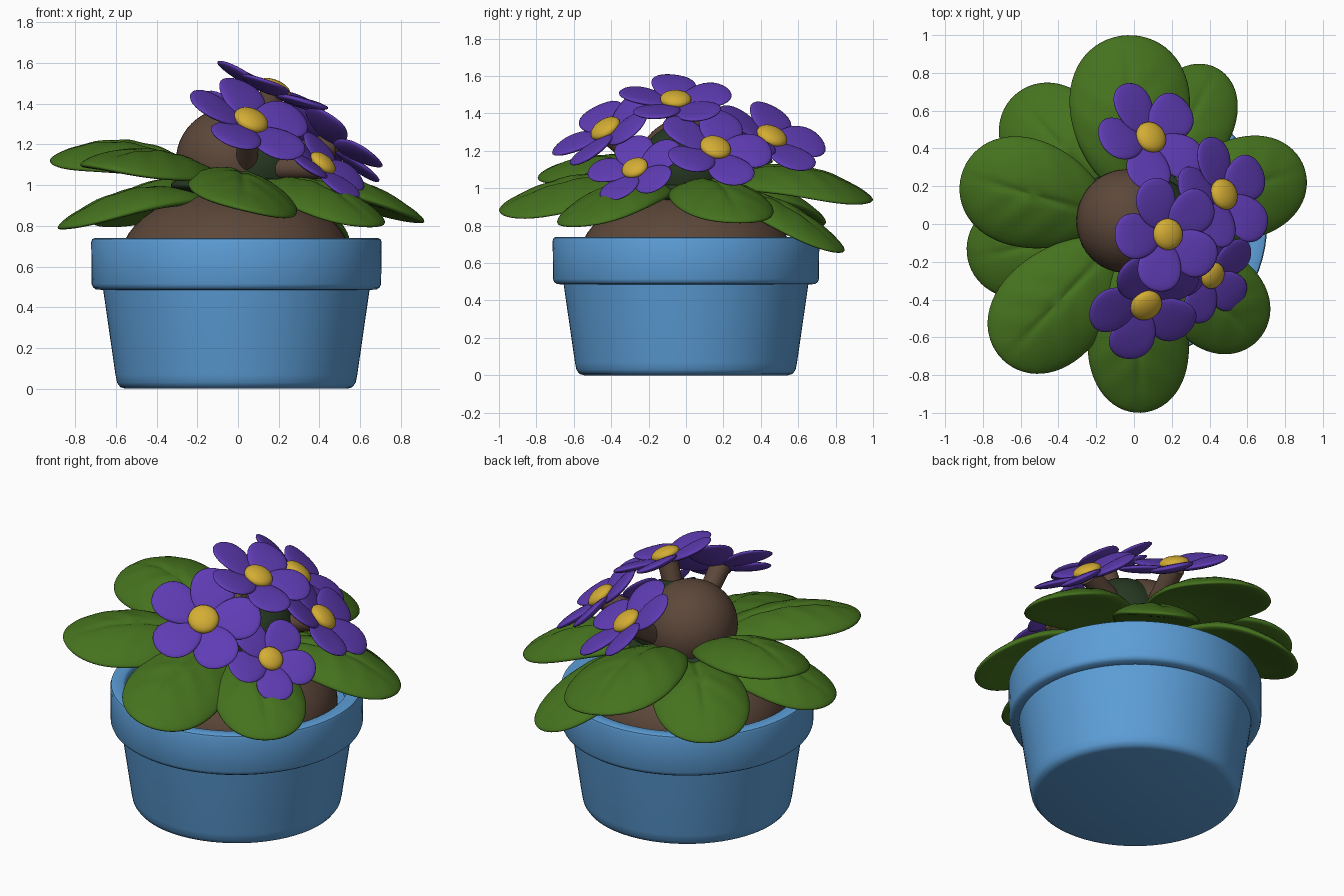
import bpy, bmesh, math
from mathutils import Vector, Matrix

if "Cube" in bpy.data.objects:
    bpy.data.objects.remove(bpy.data.objects["Cube"])


def material(name, col):
    m = bpy.data.materials.new(name)
    m.diffuse_color = (*col, 1)
    m.use_nodes = True
    m.node_tree.nodes["Principled BSDF"].inputs["Base Color"].default_value = m.diffuse_color
    return m


BLUE = material("pot blue", (0.107, 0.34, 0.68))
BROWN = material("soil brown", (0.11, 0.064, 0.042))
GREEN = material("leaf green", (0.06, 0.17, 0.013))
DARK = material("dark green", (0.02, 0.04, 0.016))
PURPLE = material("petal purple", (0.115, 0.045, 0.46))
YELLOW = material("centre yellow", (0.66, 0.42, 0.035))


def finish(name, bm, mat, angle=180):
    bmesh.ops.recalc_face_normals(bm, faces=bm.faces[:])
    me = bpy.data.meshes.new(name)
    bm.to_mesh(me)
    bm.free()
    ob = bpy.data.objects.new(name, me)
    bpy.context.collection.objects.link(ob)
    me.materials.append(mat)
    bpy.ops.object.select_all(action='DESELECT')
    ob.select_set(True)
    bpy.context.view_layer.objects.active = ob
    if angle < 180:
        bpy.ops.object.shade_smooth_by_angle(angle=math.radians(angle))
    else:
        bpy.ops.object.shade_smooth()
    return ob


def ellipsoid(name, centre, radii, mat):
    bm = bmesh.new()
    bmesh.ops.create_uvsphere(bm, u_segments=48, v_segments=24, radius=1)
    bmesh.ops.transform(bm, verts=bm.verts[:],
                        matrix=Matrix.Translation(centre) @ Matrix.Diagonal((*radii, 1)))
    return finish(name, bm, mat)


# Pot: lathed profile with a thick rim and hollow top
profile = [(0, 0), (0.545, 0), (0.57, 0.008), (0.586, 0.03), (0.594, 0.07), (0.654, 0.485),
           (0.69, 0.488), (0.704, 0.498), (0.711, 0.515), (0.713, 0.72), (0.708, 0.735),
           (0.695, 0.74), (0.645, 0.74), (0.632, 0.733), (0.626, 0.72), (0.61, 0.62), (0, 0.62)]
bm = bmesh.new()
vs = [bm.verts.new((r, 0, z)) for r, z in profile]
es = [bm.edges.new(p) for p in zip(vs, vs[1:])]
bmesh.ops.spin(bm, geom=vs + es, cent=(0, 0, 0), axis=(0, 0, 1), angle=math.tau, steps=72)
bmesh.ops.remove_doubles(bm, verts=bm.verts[:], dist=0.0005)
bmesh.ops.translate(bm, verts=bm.verts[:], vec=(-0.008, 0, 0))
finish("pot", bm, BLUE, 40)

# Soil mound, brown crown ball and dark green core behind the flowers
ellipsoid("soil_mound", (-0.01, 0, 0.63), (0.57, 0.57, 0.35), BROWN)
ellipsoid("crown_ball", (-0.04, 0.015, 1.12), (0.265, 0.275, 0.26), BROWN)
ellipsoid("green_core", (0.09, 0, 1.105), (0.245, 0.25, 0.245), DARK)
ellipsoid("leaf_collar", (0, 0, 1.0), (0.33, 0.33, 0.06), DARK)


# Leaf: plump sphere squashed to an egg outline, arched, with midrib and side veins
def leaf(name, ang, tip, half, z0, z1, roll, bump, root=0.16):
    bm = bmesh.new()
    bmesh.ops.create_uvsphere(bm, u_segments=64, v_segments=24, radius=1)
    a = math.radians(ang)
    d, p = Vector((math.cos(a), math.sin(a), 0)), Vector((-math.sin(a), math.cos(a), 0))
    for v in bm.verts:
        x, y, z = v.co
        t = (x + 1) / 2
        r = root + (tip - root) * t
        w = y * half * (1 + 0.16 * x)
        h = z0 + (z1 - z0) * t + bump * math.sin(math.pi * t) + roll * w - 0.7 * w * w
        h += z * 0.055
        if z > 0:
            fade = z * (1 - t * 0.5)
            h -= 0.016 * fade * math.exp(-(w / 0.02) ** 2)
            h += 0.004 * fade * math.sin((t - abs(w) * 0.9) * 30)
        v.co = d * r + p * w + Vector((0, 0, h))
    finish(name, bm, GREEN)


leaves = [  # angle, tip distance, half width, root z, tip z, roll, arch
    ("upper_leaf_back", 92, 1.0, 0.315, 1.02, 0.94, 0.12, 0.09),
    ("upper_leaf_front", 272, 1.0, 0.265, 1.03, 0.88, -0.24, 0.05),
    ("upper_leaf_front_left", 226, 1.0, 0.285, 1.03, 1.09, -0.12, 0.06),
    ("upper_leaf_left", 164, 0.95, 0.285, 1.03, 1.13, -0.12, 0.08),
    ("lower_leaf_left", 192, 0.90, 0.265, 0.93, 0.79, 0.0, 0.07),
    ("lower_leaf_back_left", 133, 0.93, 0.27, 0.96, 0.80, 0.0, 0.09),
    ("lower_leaf_back_right", 62, 0.935, 0.235, 0.97, 0.66, 0.0, 0.07),
    ("lower_leaf_right", 18, 0.95, 0.265, 0.99, 0.82, 0.0, 0.08),
    ("lower_leaf_front_right", 317, 0.90, 0.255, 0.99, 0.80, 0.0, 0.07),
]
for spec in leaves:
    leaf(*spec)


# Flower: five puffy upturned petals around a yellow dome, on a brown stem
def flower(name, centre, normal, phase, size):
    c, n = Vector(centre), Vector(normal).normalized()
    a = math.radians(phase)
    e = Vector((math.cos(a), math.sin(a), 0))
    e = (e - n * e.dot(n)).normalized()
    f = n.cross(e)
    frame = Matrix.Translation(c) @ Matrix((e, f, n)).transposed().to_4x4()

    bm = bmesh.new()
    for k in range(5):
        made = bmesh.ops.create_uvsphere(bm, u_segments=28, v_segments=14, radius=1)["verts"]
        turn = Matrix.Rotation(math.tau * k / 5, 4, 'Z') @ Matrix.Rotation(math.radians(6), 4, 'X')
        for v in made:
            x, y, z = v.co
            q = Vector((0.175 + 0.145 * x, 0.124 * y * (1 + 0.18 * x), 0.024 * z))
            q.z += 0.5 * q.y ** 2 + 0.018 * x
            v.co = frame @ (turn @ (q * size))
    finish(name + "_petals", bm, PURPLE)

    bm = bmesh.new()
    bmesh.ops.create_uvsphere(bm, u_segments=28, v_segments=14, radius=1)
    scale = Matrix.Diagonal((0.086 * size, 0.086 * size, 0.042 * size, 1))
    bmesh.ops.transform(bm, verts=bm.verts[:],
                        matrix=frame @ Matrix.Translation((0, 0, 0.012)) @ scale)
    finish(name + "_centre", bm, YELLOW)

    start, end = Vector((0.04, c.y * 0.4, 1.08)), c - n * 0.015
    axis = end - start
    bm = bmesh.new()
    bmesh.ops.create_cone(bm, cap_ends=True, segments=24, radius1=0.05, radius2=0.06,
                          depth=axis.length)
    bmesh.ops.transform(bm, verts=bm.verts[:],
                        matrix=Matrix.Translation((start + end) / 2)
                        @ axis.to_track_quat('Z', 'Y').to_matrix().to_4x4())
    finish(name + "_stem", bm, BROWN, 40)


flower("back_flower", (0.085, 0.455, 1.27), (0.45, 0.38, 0.81), 113, 1.0)
flower("top_flower", (0.175, -0.055, 1.465), (0.40, 0.02, 0.91), 113, 0.97)
flower("right_flower", (0.47, 0.155, 1.21), (0.60, 0.24, 0.74), 102, 0.98)
flower("front_flower", (0.06, -0.425, 1.31), (0.36, -0.50, 0.78), 113, 1.02)
flower("low_flower", (0.41, -0.27, 1.10), (0.6, -0.3, 0.74), 113, 0.84)
